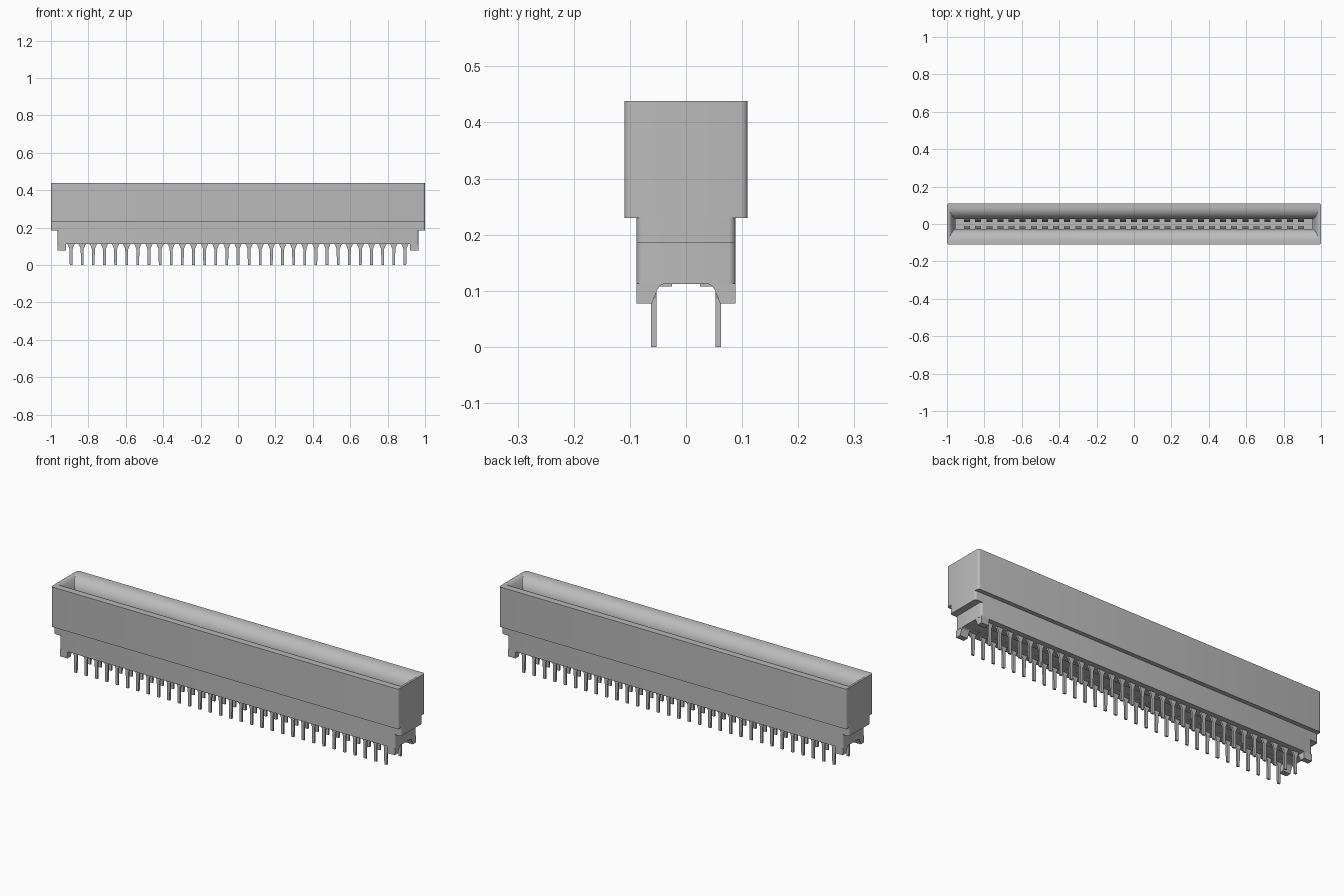
import bpy, bmesh, math
from mathutils import Vector

old = bpy.data.objects.get("Cube")
if old:
    bpy.data.objects.remove(old)

gray = bpy.data.materials.new("connector gray")
gray.use_nodes = True
color = (0.5, 0.5, 0.5, 1)
gray.diffuse_color = color
gray.node_tree.nodes["Principled BSDF"].inputs["Base Color"].default_value = color

PINS = 31
PITCH = 0.0595
pin_xs = [(i - (PINS - 1) / 2) * PITCH for i in range(PINS)]


def finish(bm, name, smooth=False):
    bmesh.ops.recalc_face_normals(bm, faces=bm.faces)
    mesh = bpy.data.meshes.new(name)
    bm.to_mesh(mesh)
    bm.free()
    mesh.materials.append(gray)
    obj = bpy.data.objects.new(name, mesh)
    bpy.context.collection.objects.link(obj)
    if smooth:
        bpy.ops.object.select_all(action="DESELECT")
        obj.select_set(True)
        bpy.context.view_layer.objects.active = obj
        bpy.ops.object.shade_smooth_by_angle(angle=math.radians(32))
    return obj


def rounded_ring(bm, hx, hy, z, r, steps=4):
    """Ring of vertices around a rectangle with rounded corners."""
    ring = []
    for k, (sx, sy) in enumerate([(1, 1), (-1, 1), (-1, -1), (1, -1)]):
        for s in range(steps + 1):
            a = math.pi / 2 * (k + s / steps)
            ring.append(bm.verts.new((sx * (hx - r) + r * math.cos(a),
                                      sy * (hy - r) + r * math.sin(a), z)))
    return ring


def loft(name, sections):
    """Closed solid through a series of (half x, half y, z, radius) rings."""
    bm = bmesh.new()
    rings = [rounded_ring(bm, *s) for s in sections]
    for a, b in zip(rings, rings[1:]):
        for i in range(len(a)):
            j = (i + 1) % len(a)
            bm.faces.new((a[i], a[j], b[j], b[i]))
    bm.faces.new(rings[0])
    bm.faces.new(rings[-1])
    return finish(bm, name, True)


def add_prism(bm, points, offset):
    """Extrude a flat polygon along an offset."""
    offset = Vector(offset)
    a = [bm.verts.new(p) for p in points]
    b = [bm.verts.new(Vector(p) + offset) for p in points]
    bm.faces.new(a)
    bm.faces.new(b)
    for i in range(len(a)):
        j = (i + 1) % len(a)
        bm.faces.new((a[i], a[j], b[j], b[i]))


# Upper housing with a card slot between two rounded lips
sections = [(1.0, 0.11, 0.23, 0.012), (1.0, 0.11, 0.438, 0.012)]
for i in range(11):
    a = math.pi / 2 * i / 10
    sections.append((0.992 - 0.037 * i / 10,
                     0.027 + 0.062 * (1 - math.sin(a)),
                     0.438 - 0.065 * (1 - math.cos(a)), 0.001))
sections.append((0.955, 0.027, 0.24, 0.001))
loft("upper_housing", sections)

# Narrower tiers below
loft("middle_housing", [(1.0, 0.088, 0.185, 0.012), (1.0, 0.088, 0.231, 0.012)])
loft("lower_housing", [(0.965, 0.088, 0.112, 0.012), (0.965, 0.088, 0.186, 0.012)])

# Arched end feet, one pair at each end
half_arch = [(0.088, 0.113), (0.088, 0.077), (0.061, 0.077), (0.056, 0.09),
             (0.051, 0.102), (0.046, 0.109), (0.038, 0.113)]
for end, sx in (("left", 1), ("right", -1)):
    bm = bmesh.new()
    for sy in (1, -1):
        add_prism(bm, [(sx * 0.92, sy * y, z) for y, z in half_arch], (sx * 0.044, 0, 0))
    finish(bm, end + "_feet")

# Pin rows: flared shoulder, thin leg, bent tail and spring contact
half_pin = [(0.022, 0.114), (0.017, 0.108), (0.012, 0.096), (0.008, 0.086), (0.007, 0.0)]
pin_outline = half_pin + [(-x, z) for x, z in reversed(half_pin)]
contact = [(0.028, 0.24), (0.028, 0.37), (0.022, 0.37), (0.01, 0.32), (0.018, 0.24)]
tail = [(0.025, 0.114), (0.025, 0.108), (0.054, 0.108), (0.054, 0.114)]
for row, sy in (("back", 1), ("front", -1)):
    pins, contacts = bmesh.new(), bmesh.new()
    for px in pin_xs:
        add_prism(pins, [(px + x, sy * 0.053, z) for x, z in pin_outline], (0, sy * 0.009, 0))
        add_prism(pins, [(px - 0.016, sy * y, z) for y, z in tail], (0.032, 0, 0))
        add_prism(contacts, [(px - 0.016, sy * y, z) for y, z in contact], (0.032, 0, 0))
    finish(pins, row + "_pins")
    finish(contacts, row + "_contacts")
